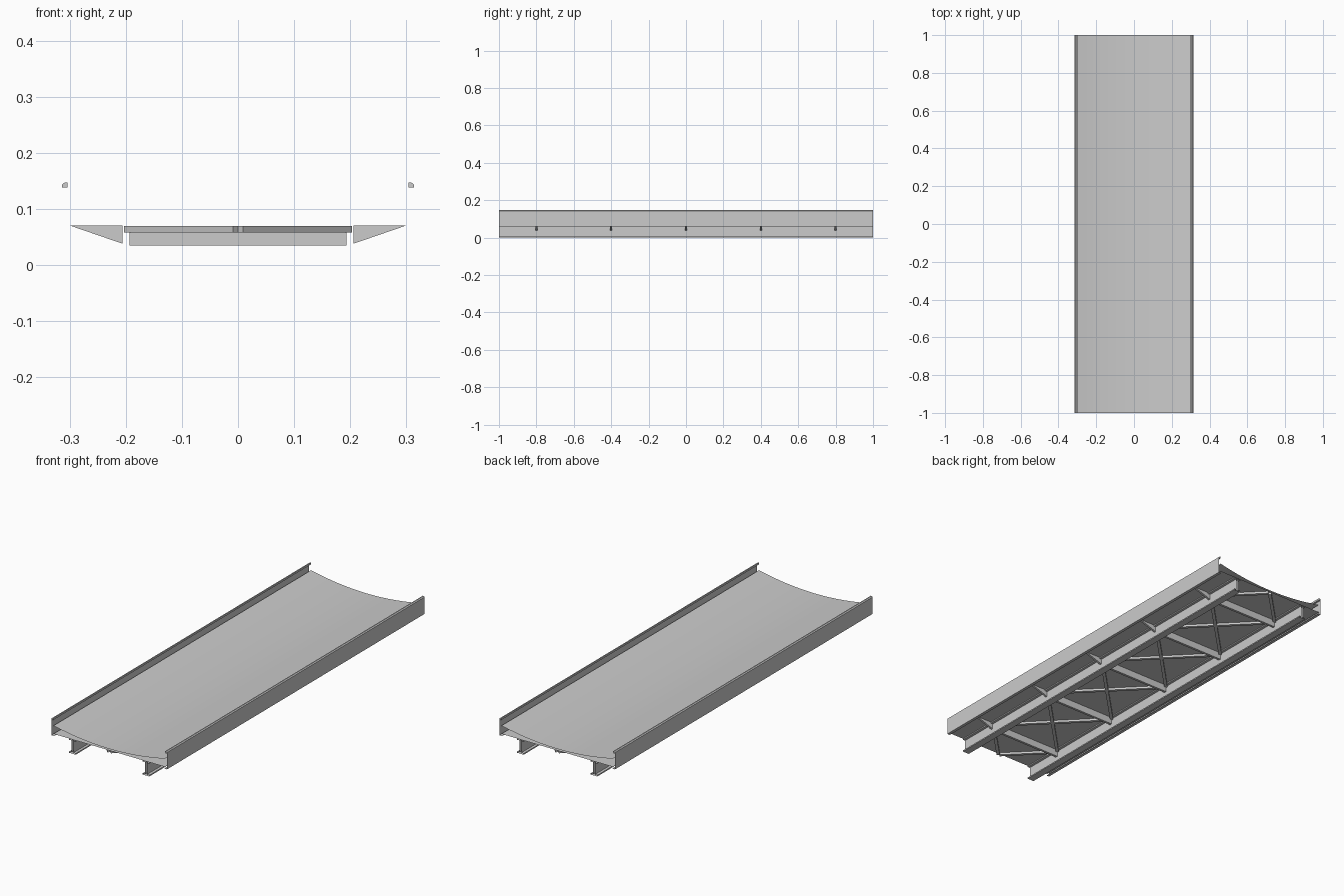
import bpy, bmesh, math
from mathutils import Vector

if "Cube" in bpy.data.objects:
    bpy.data.objects.remove(bpy.data.objects["Cube"])

HALF = 1.0                                  # half length of the span
STATIONS = [-0.8, -0.4, 0.0, 0.4, 0.8]      # cross frame positions


def finish(name, bm, smooth=False):
    if not smooth:
        bmesh.ops.recalc_face_normals(bm, faces=bm.faces)
    mesh = bpy.data.meshes.new(name)
    bm.to_mesh(mesh)
    bm.free()
    for p in mesh.polygons:
        p.use_smooth = smooth
    ob = bpy.data.objects.new(name, mesh)
    bpy.context.collection.objects.link(ob)
    return ob


def extrude_y(name, profile, y0, y1, closed=True, caps=False, smooth=False):
    """Sweep an (x, z) profile along y."""
    bm = bmesh.new()
    a = [bm.verts.new((x, y0, z)) for x, z in profile]
    b = [bm.verts.new((x, y1, z)) for x, z in profile]
    n = len(profile)
    for i in range(n if closed else n - 1):
        j = (i + 1) % n
        bm.faces.new((a[i], a[j], b[j], b[i]))
    if caps:
        bm.faces.new(a)
        bm.faces.new(list(reversed(b)))
    return finish(name, bm, smooth)


def bar(name, p, q, width, z0, z1):
    """Box bar between two plan points."""
    p, q = Vector(p), Vector(q)
    d = (q - p).normalized()
    side = Vector((-d.y, d.x)) * width / 2
    bm = bmesh.new()
    ring = [p + side, q + side, q - side, p - side]
    lo = [bm.verts.new((v.x, v.y, z0)) for v in ring]
    hi = [bm.verts.new((v.x, v.y, z1)) for v in ring]
    bm.faces.new(lo)
    bm.faces.new(hi)
    for i in range(4):
        j = (i + 1) % 4
        bm.faces.new((lo[i], lo[j], hi[j], hi[i]))
    return finish(name, bm)


# deck: dished top sheet over a flat underside sheet
curve = []
for i in range(17):
    x = 0.303 * (i / 8 - 1)
    curve.append((x, 0.077 + 0.033 * (x / 0.303) ** 2))
extrude_y("deck_top", curve, -HALF, HALF, closed=False, smooth=True)
extrude_y("deck_underside", [(-0.303, 0.07), (0.303, 0.07)], -HALF, HALF, closed=False)

for s, tag in ((-1, "left"), (1, "right")):
    # main I girder, half outline mirrored about its own web
    half = [(0.018, 0.0), (0.018, 0.006), (0.005, 0.006),
            (0.005, 0.064), (0.018, 0.064), (0.018, 0.0695)]
    outline = half + [(-x, z) for x, z in reversed(half)]
    extrude_y("girder_" + tag, [(s * 0.2 + x, z) for x, z in outline], -HALF, HALF)

    # edge fascia channel and its top rail
    channel = [(0.299, 0.0605), (0.314, 0.0605), (0.314, 0.14)]
    extrude_y("fascia_" + tag, [(s * x, z) for x, z in channel], -HALF, HALF, closed=False)
    rail = [(0.304, 0.138), (0.314, 0.138), (0.314, 0.143), (0.309, 0.147), (0.304, 0.147)]
    extrude_y("top_rail_" + tag, [(s * x, z) for x, z in rail], -HALF, HALF, caps=True)

    # cantilever brackets under the deck edge
    for i, y in enumerate(STATIONS):
        tri = [(s * 0.206, 0.07), (s * 0.299, 0.07), (s * 0.206, 0.038)]
        extrude_y(f"bracket_{tag}_{i}", tri, y - 0.005, y + 0.005, caps=True)

    # diagonal bracing, nodes at the cross beams, crossings in mid bay
    for i, (y0, y1) in enumerate(zip(STATIONS, STATIONS[1:])):
        bar(f"brace_{tag}_{i}", (s * 0.198, y0), (-s * 0.198, y1), 0.015, 0.058, 0.069)
    for end in (-1, 1):
        bar(f"end_brace_{tag}_{end}", (s * 0.198, end * 0.8), (s * 0.004, end * 0.995),
            0.015, 0.058, 0.069)

# cross beams between the girders
for i, y in enumerate(STATIONS):
    bar(f"cross_beam_{i}", (-0.193, y), (0.193, y), 0.012, 0.035, 0.0695)
